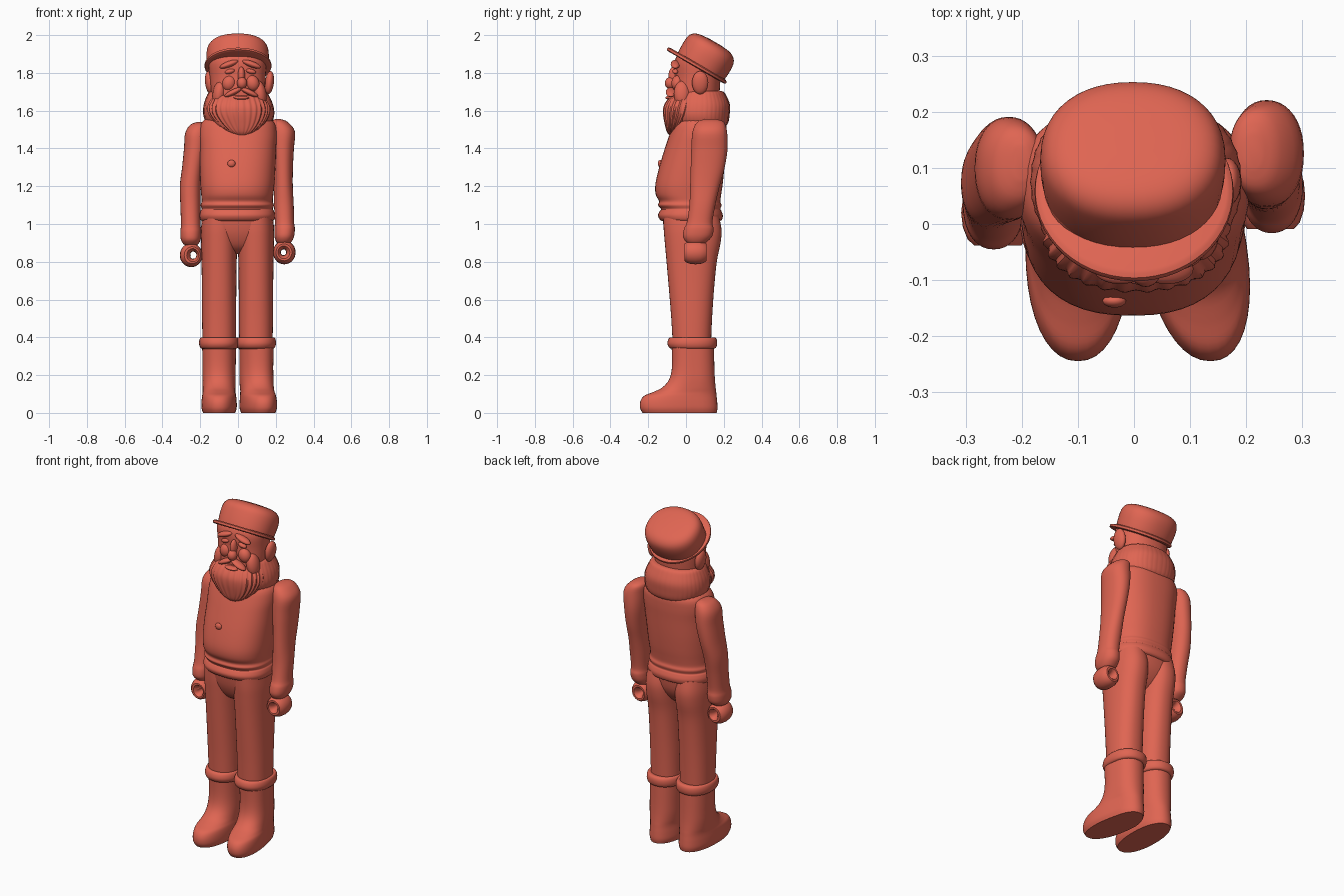
import bpy, bmesh, math
from mathutils import Matrix, Vector

clay = bpy.data.materials.new("red_clay")
clay.diffuse_color = (0.74, 0.13, 0.085, 1)


def finish(name, bm):
    bmesh.ops.recalc_face_normals(bm, faces=bm.faces)
    me = bpy.data.meshes.new(name)
    bm.to_mesh(me)
    bm.free()
    me.materials.append(clay)
    ob = bpy.data.objects.new(name, me)
    bpy.context.collection.objects.link(ob)
    return ob


def spline(rows, steps):
    """Catmull-Rom through rows of numbers."""
    out = []
    for i in range(len(rows) - 1):
        p0, p1, p2, p3 = (rows[max(i - 1, 0)], rows[i], rows[i + 1], rows[min(i + 2, len(rows) - 1)])
        for s in range(steps):
            t = s / steps
            out.append([0.5 * (2 * b + (c - a) * t + (2 * a - 5 * b + 4 * c - d) * t * t
                               + (3 * b - a - 3 * c + d) * t ** 3)
                        for a, b, c, d in zip(p0, p1, p2, p3)])
    return out + [list(rows[-1])]


def loft(name, rows, power=2.2, segs=40, steps=4, ribs=0, depth=0.0, splay=0.0):
    """Stack of rounded cross-sections; row = (z, centre x, half width, front y, back y)."""
    bm = bmesh.new()
    rings = []
    for z, cx, rx, y0, y1 in spline(rows, steps):
        ring = []
        for i in range(segs):
            a = 2 * math.pi * i / segs
            c, s = math.cos(a), math.sin(a)
            k = 1 + depth * math.cos(ribs * a)
            x = cx + k * rx * math.copysign(abs(c) ** (2 / power), c)
            y = (y0 + y1) / 2 + k * (y1 - y0) / 2 * math.copysign(abs(s) ** (2 / power), s)
            x += splay * max(0, 0.05 - y)
            ring.append(bm.verts.new((x, y, z)))
        rings.append(ring)
    for a, b in zip(rings, rings[1:]):
        for i in range(segs):
            j = (i + 1) % segs
            bm.faces.new((a[i], a[j], b[j], b[i]))
    bm.faces.new(rings[0])
    bm.faces.new(rings[-1])
    return finish(name, bm)


def blob(name, loc, size, roll=0.0):
    """Ellipsoid, rolled about the front-back axis."""
    bm = bmesh.new()
    bmesh.ops.create_uvsphere(bm, u_segments=24, v_segments=14, radius=1)
    m = Matrix.Translation(loc) @ Matrix.Rotation(roll, 4, 'Y') @ Matrix.Diagonal((*size, 1))
    bmesh.ops.transform(bm, matrix=m, verts=bm.verts)
    return finish(name, bm)


def fist(name, loc, hole_dx):
    """Curled hand: thick ring whose hole runs front to back."""
    bm = bmesh.new()
    n, m = 28, 14
    v = []
    for i in range(n):
        a = 2 * math.pi * i / n
        for j in range(m):
            b = 2 * math.pi * j / m
            thick = 0.023 * (1 - 0.3 * math.cos(a) * hole_dx)
            r = 0.06 - thick + thick * math.cos(b)
            v.append(bm.verts.new((loc[0] + r * math.cos(a),
                                   loc[1] + 0.06 * math.sin(b),
                                   loc[2] + 1.06 * r * math.sin(a))))
    for i in range(n):
        for j in range(m):
            k, l = (i + 1) % n, (j + 1) % m
            bm.faces.new((v[i * m + j], v[k * m + j], v[k * m + l], v[i * m + l]))
    return finish(name, bm)


# boots, boot cuffs and trouser legs
boot = [(0, 0, .085, -.23, .162), (.025, 0, .093, -.243, .167), (.06, 0, .093, -.242, .165),
        (.09, 0, .09, -.222, .162), (.11, 0, .087, -.175, .16), (.135, 0, .087, -.125, .157),
        (.18, 0, .088, -.088, .153), (.25, 0, .088, -.074, .15), (.37, 0, .09, -.077, .148)]
cuff = [(.338, 0, .085, -.07, .14), (.345, 0, .099, -.088, .158), (.365, 0, .106, -.098, .165),
        (.388, 0, .104, -.094, .163), (.4, 0, .096, -.082, .15), (.395, 0, .08, -.06, .12)]
leg = [(.36, 0, .088, -.07, .132), (.5, 0, .09, -.078, .138), (.65, 0, .091, -.09, .148),
       (.8, 0, .093, -.103, .163), (.9, 0, .096, -.112, .183), (.97, 0, .096, -.118, .188),
       (1.04, 0, .09, -.12, .175)]
for side, cx, splay in (("left", -.1, .0), ("right", .095, .14)):
    put = lambda rows: [(r[0], cx + r[1], *r[2:]) for r in rows]
    loft(side + "_boot", put(boot), splay=splay)
    loft(side + "_boot_cuff", put(cuff))
    loft(side + "_trouser_leg", put(leg), power=2.3)
loft("hips", [(.84, 0, .05, -.02, .06), (.88, 0, .13, -.075, .12), (.95, -.002, .18, -.11, .165),
              (1.03, -.003, .188, -.125, .18)], power=2.5)

# sweater with two ribbed waist bands
loft("sweater", [(1.012, -.004, .17, -.11, .165), (1.02, -.004, .193, -.135, .188),
                 (1.045, -.004, .2, -.148, .195), (1.07, -.004, .194, -.138, .187),
                 (1.08, -.004, .188, -.132, .182), (1.1, -.004, .194, -.148, .188),
                 (1.12, -.004, .188, -.142, .182), (1.155, -.004, .191, -.16, .186),
                 (1.21, -.003, .196, -.162, .194), (1.3, -.002, .2, -.142, .203),
                 (1.4, 0, .202, -.112, .21), (1.48, 0, .205, -.085, .215),
                 (1.54, 0, .19, -.06, .21), (1.58, 0, .13, -.02, .17)], power=2.4, segs=48)
blob("button", (-.035, -.137, 1.32), (.021, .012, .019))

# sleeves and fists
loft("right_sleeve", [(1.555, .212, .015, .1, .16), (1.54, .218, .045, .06, .2),
                      (1.49, .236, .065, .035, .217), (1.4, .236, .06, .028, .22),
                      (1.3, .238, .053, .025, .205), (1.2, .24, .05, .022, .178),
                      (1.1, .243, .052, .018, .155), (1.01, .246, .051, .005, .14),
                      (.975, .247, .054, -.01, .146), (.935, .245, .052, -.016, .138),
                      (.905, .243, .04, 0, .11), (.895, .243, .025, .02, .09)])
loft("left_sleeve", [(1.54, -.2, .015, .08, .14), (1.525, -.208, .045, .04, .17),
                     (1.48, -.22, .06, .012, .188), (1.4, -.226, .06, .005, .19),
                     (1.3, -.24, .056, 0, .178), (1.2, -.252, .056, -.005, .155),
                     (1.1, -.252, .053, -.012, .132), (1.0, -.25, .052, -.028, .115),
                     (.96, -.25, .055, -.042, .118), (.92, -.25, .053, -.044, .11),
                     (.895, -.25, .04, -.025, .08), (.885, -.25, .025, -.01, .06)])
fist("right_fist", (.245, .05, .85), -.3)
fist("left_fist", (-.248, .02, .835), 1)

# head, rolled collar and ribbed beard
loft("head", [(1.55, 0, .11, -.05, .16), (1.62, 0, .132, -.066, .17), (1.7, 0, .142, -.07, .178),
              (1.78, -.002, .148, -.062, .182), (1.86, -.004, .152, -.06, .175),
              (1.91, -.004, .13, -.035, .15), (1.93, -.004, .1, -.01, .12)], power=2.2)
loft("collar", [(1.51, .005, .14, -.04, .2), (1.535, .005, .172, -.065, .222),
                (1.58, .004, .187, -.08, .23), (1.63, .002, .183, -.078, .232),
                (1.675, 0, .166, -.06, .215), (1.7, 0, .15, -.04, .198), (1.705, 0, .12, -.02, .17)],
     segs=120, ribs=40, depth=.006)
loft("beard", [(1.472, .02, .03, -.09, -.05), (1.49, .017, .075, -.102, -.01),
               (1.53, .012, .125, -.112, .04), (1.58, .005, .16, -.12, .09),
               (1.62, .003, .165, -.118, .11), (1.655, .003, .15, -.1, .11),
               (1.68, .003, .135, -.075, .1)], segs=144, ribs=30, depth=.022)

# face
for s, side in ((-1, "left"), (1, "right")):
    blob(side + "_ear", (s * .158 + .008, .075, 1.748), (.024, .043, .062), s * .12)
    blob(side + "_cheek", (s * .062 + .015, -.045, 1.745), (.036, .032, .042), s * -.3)
    blob(side + "_sideburn", (s * .108 + .008, -.02, 1.69), (.034, .045, .068), s * -.15)
    blob(side + "_eye", (s * .056 + .013, -.056, 1.808), (.027, .016, .013), s * .25)
    blob(side + "_eyebrow", (s * .06 + .012, -.056, 1.846), (.052, .025, .016), s * .35)
    blob(side + "_moustache", (s * .042 + .017, -.08, 1.698), (.052, .027, .015), s * .45)
blob("nose_bridge", (.018, -.065, 1.785), (.019, .028, .048))
blob("nose_tip", (.021, -.084, 1.746), (.027, .028, .031))
blob("lower_lip", (.017, -.083, 1.668), (.042, .026, .011))

# cap tilted back, crown plus brim
crown = loft("cap_crown", [(-.01, 0, .158, -.138, .14), (.03, 0, .163, -.142, .146),
                           (.08, 0, .165, -.142, .147), (.115, 0, .158, -.137, .139),
                           (.138, 0, .138, -.118, .118), (.15, 0, .1, -.085, .085),
                           (.155, 0, .03, -.03, .03)], segs=48)
brim = loft("cap_brim", [(-.012, 0, .165, -.187, .148), (-.008, 0, .176, -.2, .16),
                         (.004, 0, .176, -.2, .16), (.01, 0, .165, -.187, .148)],
            power=2, segs=56, steps=2)
tilt = Matrix.Translation((-.002, .075, 1.83)) @ Matrix.Rotation(math.radians(-30), 4, 'X')
crown.data.transform(tilt)
brim.data.transform(tilt @ Matrix.Rotation(math.radians(6), 4, 'Z'))

# smooth shading with crisp edges
for ob in bpy.context.collection.objects:
    ob.select_set(True)
    bpy.context.view_layer.objects.active = ob
bpy.ops.object.shade_smooth_by_angle(angle=math.radians(40))
